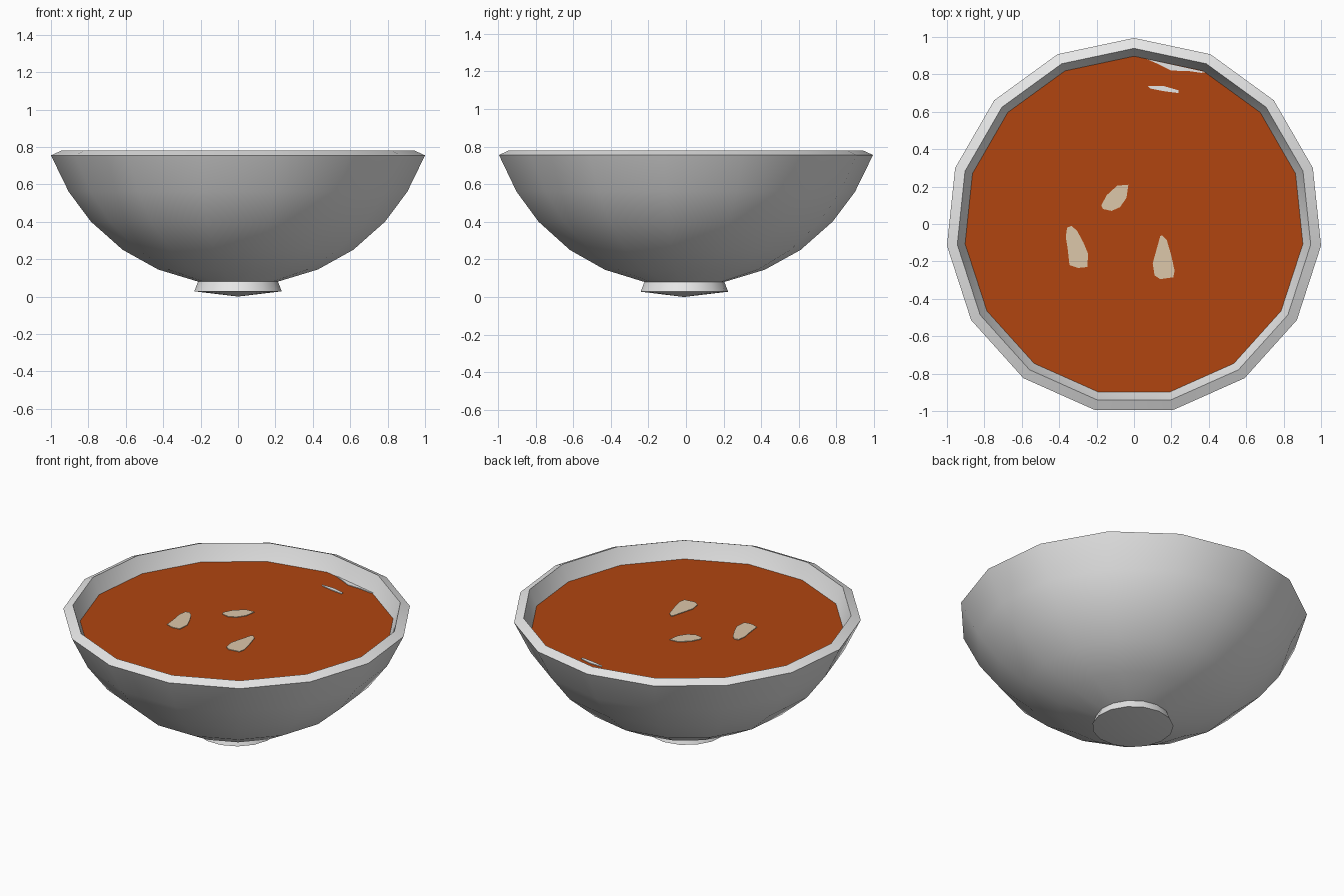
import bpy, bmesh, math

if "Cube" in bpy.data.objects:
    bpy.data.objects.remove(bpy.data.objects["Cube"])

SIDES = 15
Y_SHIFT = -0.011   # odd-sided ring: recentre on y
SOUP_Z = 0.68


def material(name, color):
    m = bpy.data.materials.new(name)
    m.diffuse_color = (*color, 1)
    m.use_nodes = True
    m.node_tree.nodes["Principled BSDF"].inputs["Base Color"].default_value = m.diffuse_color
    return m


GREY = material("light grey ceramic", (0.80, 0.80, 0.80))
SOUP = material("orange brown soup", (0.44, 0.060, 0.005))
CREAM = material("cream pieces", (0.72, 0.57, 0.40))


def finish(name, bm, mat, smooth=False):
    bmesh.ops.recalc_face_normals(bm, faces=bm.faces)
    me = bpy.data.meshes.new(name)
    bm.to_mesh(me)
    bm.free()
    me.materials.append(mat)
    if smooth:
        me.shade_smooth()
        me.set_sharp_from_angle(angle=math.radians(35))
    ob = bpy.data.objects.new(name, me)
    bpy.context.collection.objects.link(ob)
    return ob


def ring(bm, r, z):
    if r == 0:
        return [bm.verts.new((0, Y_SHIFT, z))]
    out = []
    for i in range(SIDES):
        a = math.pi / 2 + 2 * math.pi * i / SIDES
        out.append(bm.verts.new((r * math.cos(a), r * math.sin(a) + Y_SHIFT, z)))
    return out


def lathe(name, profile, mat):
    bm = bmesh.new()
    rings = [ring(bm, r, z) for r, z in profile]
    for a, b in zip(rings, rings[1:]):
        for i in range(SIDES):
            j = (i + 1) % SIDES
            if len(a) == 1:
                bm.faces.new((a[0], b[i], b[j]))
            elif len(b) == 1:
                bm.faces.new((a[i], a[j], b[0]))
            else:
                bm.faces.new((a[i], a[j], b[j], b[i]))
    return finish(name, bm, mat, True)


def plate(name, outline, z0, z1, mat):
    bm = bmesh.new()
    face = bm.faces.new([bm.verts.new((x, y, z0)) for x, y in outline])
    ext = bmesh.ops.extrude_face_region(bm, geom=[face])
    for v in ext["geom"]:
        if isinstance(v, bmesh.types.BMVert):
            v.co.z = z1
    return finish(name, bm, mat)


# Bowl: foot, outer wall, bevelled rim and inner wall in one closed profile
lathe("bowl", [
    (0, 0.0), (0.235, 0.028), (0.215, 0.08), (0.43, 0.145), (0.62, 0.25),
    (0.79, 0.40), (0.91, 0.56), (1.0055, 0.755), (0.95, 0.78),
    (0.908, SOUP_Z), (0.85, 0.58), (0.73, 0.43), (0.57, 0.29),
    (0.40, 0.19), (0.20, 0.13), (0, 0.11)], GREY)

# Soup surface
bm = bmesh.new()
bm.faces.new(ring(bm, 0.908, SOUP_Z))
soup = finish("soup", bm, SOUP)
if soup.data.polygons[0].normal.z < 0:
    soup.data.flip_normals()

# Cream pieces breaking the surface
pieces = [
    [(-.335, -.01), (-.305, -.035), (-.27, -.10), (-.245, -.16), (-.25, -.23),
     (-.30, -.235), (-.345, -.22), (-.355, -.13), (-.365, -.07), (-.358, -.02)],
    [(.15, -.06), (.175, -.085), (.20, -.17), (.217, -.25), (.21, -.285),
     (.14, -.295), (.11, -.275), (.10, -.21), (.125, -.12), (.14, -.065)],
    [(-.03, .21), (-.09, .205), (-.145, .155), (-.175, .10), (-.165, .08),
     (-.12, .07), (-.075, .09), (-.04, .14)],
]
for n, p in enumerate(pieces):
    plate(f"floating_piece_{n + 1}", p, SOUP_Z - 0.003, SOUP_Z + 0.004, CREAM)

# Pale slivers near the back edge
slivers = [
    [(.075, .737), (.16, .737), (.238, .715), (.238, .70), (.16, .71), (.085, .725)],
    [(.065, .883), (.385, .812), (.36, .808), (.29, .818), (.20, .82), (.13, .855)],
]
for n, p in enumerate(slivers):
    plate(f"pale_sliver_{n + 1}", p, SOUP_Z - 0.003, SOUP_Z + 0.004, GREY)
